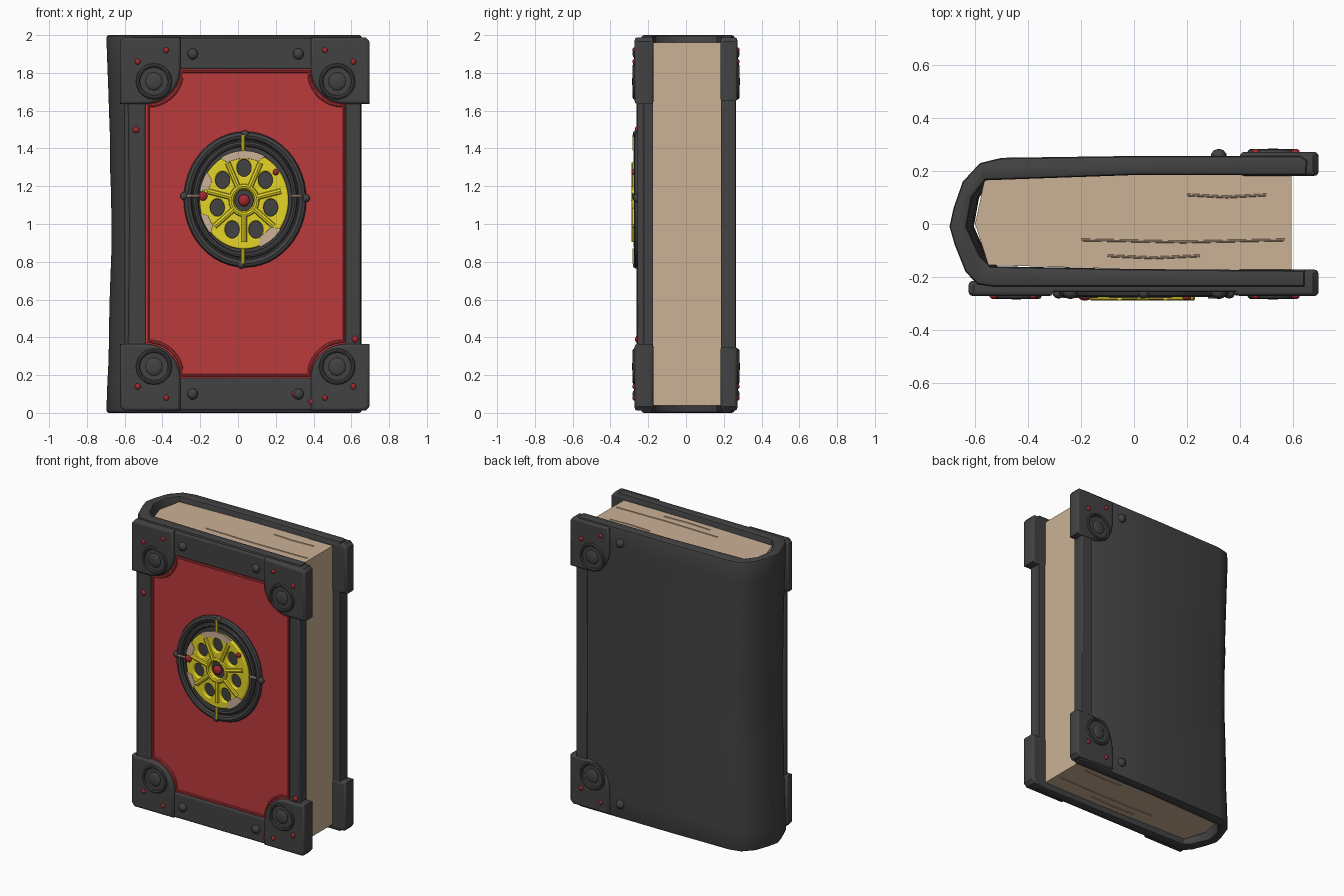
import bpy, bmesh, math, random
from math import sin, cos, pi, radians

if "Cube" in bpy.data.objects:
    bpy.data.objects.remove(bpy.data.objects["Cube"])

random.seed(4)


def mat(name, c):
    m = bpy.data.materials.new(name)
    m.diffuse_color = (*c, 1)
    m.use_nodes = True
    m.node_tree.nodes["Principled BSDF"].inputs["Base Color"].default_value = m.diffuse_color
    return m


DARK = mat("dark leather", (0.055, 0.055, 0.056))
RED = mat("red panel", (0.50, 0.042, 0.045))
GEM = mat("deep red", (0.36, 0.02, 0.03))
GOLD = mat("yellow metal", (0.78, 0.66, 0.02))
PAGE = mat("page beige", (0.60, 0.44, 0.30))


def finish(ob, m, angle=35):
    ob.data.materials.clear()
    ob.data.materials.append(m)
    bpy.ops.object.select_all(action='DESELECT')
    ob.select_set(True)
    bpy.context.view_layer.objects.active = ob
    bpy.ops.object.shade_smooth_by_angle(angle=radians(angle))
    return ob


def curve_mesh(name, loops, m, dims, bevel, extrude=0, rot=(0, 0, 0), loc=(0, 0, 0), closed=True):
    cu = bpy.data.curves.new(name + "_curve", 'CURVE')
    cu.dimensions = dims
    cu.bevel_depth, cu.bevel_resolution, cu.extrude = bevel, 2, extrude
    if dims == '2D':
        cu.fill_mode = 'BOTH'
        cu.offset = -bevel
    else:
        cu.fill_mode = 'FULL'
        cu.use_fill_caps = True
    for pts in loops:
        s = cu.splines.new('POLY')
        s.points.add(len(pts) - 1)
        for p, q in zip(s.points, pts):
            p.co = (q[0], q[1], q[2] if len(q) > 2 else 0, 1)
        s.use_cyclic_u = closed
    tmp = bpy.data.objects.new(name + "_tmp", cu)
    bpy.context.collection.objects.link(tmp)
    bpy.context.view_layer.update()
    me = bpy.data.meshes.new_from_object(tmp.evaluated_get(bpy.context.evaluated_depsgraph_get()))
    bpy.data.objects.remove(tmp)
    ob = bpy.data.objects.new(name, me)
    bpy.context.collection.objects.link(ob)
    ob.rotation_euler, ob.location = rot, loc
    return finish(ob, m)


def plate(name, loops, y0, y1, m, bevel=0.006):
    """Filled x-z outline (with holes) between two y values."""
    h = abs(y1 - y0) / 2
    b = min(bevel, h * 0.9)
    return curve_mesh(name, loops, m, '2D', b, h - b, (pi / 2, 0, 0), (0, (y0 + y1) / 2, 0))


def tube(name, pts, y, r, m, closed=True):
    return curve_mesh(name, [[(x, y, z) for x, z in pts]], m, '3D', r, closed=closed)


def arc(cx, cz, rx, rz, a0=0, a1=360, n=48):
    full = abs(a1 - a0) == 360
    k = n if full else n - 1
    return [(cx + rx * cos(radians(a0 + (a1 - a0) * i / k)),
             cz + rz * sin(radians(a0 + (a1 - a0) * i / k))) for i in range(n)]


def loft(name, prof, levels, m, warp=None, bevel=0.0):
    """Stack an x-y profile along z and cap the ends."""
    bm = bmesh.new()
    rings = [[bm.verts.new(((warp(x, y, z) if warp else x), y, z)) for x, y in prof] for z in levels]
    n = len(prof)
    for a, b in zip(rings, rings[1:]):
        for i in range(n):
            bm.faces.new((a[i], a[(i + 1) % n], b[(i + 1) % n], b[i]))
    caps = [bm.faces.new(rings[0]), bm.faces.new(rings[-1])]
    bmesh.ops.recalc_face_normals(bm, faces=bm.faces)
    if bevel:
        bmesh.ops.bevel(bm, geom=[e for f in caps for e in f.edges], offset=bevel,
                        segments=2, profile=0.5, affect='EDGES')
    me = bpy.data.meshes.new(name)
    bm.to_mesh(me)
    bm.free()
    ob = bpy.data.objects.new(name, me)
    bpy.context.collection.objects.link(ob)
    return finish(ob, m, 40)


def stud(name, x, y, z, r, m, depth=None):
    bpy.ops.mesh.primitive_uv_sphere_add(segments=10, ring_count=6, radius=1, location=(x, y, z))
    ob = bpy.context.object
    ob.name = name
    ob.scale = (r, depth or r, r)
    return finish(ob, m, 60)


# wrapped cover: two boards and a rounded spine, pinched at mid height
cover = [(0.65, 0.185), (0.655, 0.24), (0.63, 0.257), (0, 0.257), (-0.5, 0.25), (-0.58, 0.23),
         (-0.645, 0.16), (-0.68, 0.06), (-0.695, -0.01), (-0.675, -0.08), (-0.635, -0.18),
         (-0.59, -0.228), (-0.53, -0.237), (0, -0.237), (0.645, -0.237), (0.645, -0.175),
         (0, -0.17), (-0.54, -0.16), (-0.58, -0.12), (-0.63, -0.01), (-0.61, 0.1),
         (-0.56, 0.165), (0, 0.185)]
levels = [2 * i / 14 for i in range(15)]
jit = {z: random.uniform(-0.004, 0.004) for z in levels}
loft("cover", cover, levels, DARK,
     lambda x, y, z: x + (0.022 * (1 - (z - 1) ** 2) + jit[z] if x < -0.5 else 0), 0.014)

# page block
pages = [(-0.60, 0), (-0.565, 0.165), (0, 0.186), (0.595, 0.186), (0.595, -0.176),
         (0, -0.171), (-0.55, -0.155)]
loft("page_block", pages, [0.04, 1.96], PAGE)
# lifted leaves at the top and bottom of the page block
for z in (0.04, 1.96):
    for i, (x0, x1, y) in enumerate([(-0.2, 0.57, -0.06), (0.2, 0.5, 0.11), (-0.1, 0.25, -0.12)]):
        curve_mesh(f"loose_leaf_{i}", [[(x0, y, z), ((x0 + x1) / 2, y - 0.008, z), (x1, y, z)]],
                   PAGE, '3D', 0.005, closed=False)

# red panel outline with concave corners
XL, XR, ZB, ZT, R = -0.49, 0.57, 0.185, 1.82, 0.18


def panel_outline(d=0.0):
    l, r, b, t, q = XL + d, XR - d, ZB + d, ZT - d, R
    return (arc(r, t, q, q, 270, 180, 10) + arc(l, t, q, q, 360, 270, 10)
            + arc(l, b, q, q, 90, 0, 10) + arc(r, b, q, q, 180, 90, 10))


plate("red_panel", [panel_outline(-0.01)], -0.228, -0.243, RED, 0.003)
tube("panel_bead", panel_outline(0.014), -0.243, 0.009, RED)
frame = [(-0.6, 0.015), (0.648, 0.015), (0.648, 1.985), (-0.6, 1.985)]
plate("front_frame", [frame, panel_outline()], -0.22, -0.257, DARK, 0.01)
# hinge ridge and back edge band
tube("hinge_ridge", [(-0.585, 0.03), (-0.575, 1), (-0.585, 1.97)], -0.243, 0.018, DARK, False)
plate("back_edge_band", [[(0.57, 0.015), (0.655, 0.015), (0.655, 1.985), (0.57, 1.985)]],
      0.23, 0.264, DARK, 0.008)


# corner guards with round bosses
def corner(tag, x_out, x_in, sx, top, y0, y1, r):
    zf = (lambda z: z) if top else (lambda z: 2 - z)
    a = arc(x_in, 1.82, r, r, 180, 270, 10)
    pts = [(x_out - sx * 0.02, 1.988), (x_in - sx * r, 1.988)]
    pts += [(x_in + sx * (x - x_in), z) for x, z in a]
    pts += [(x_out, 1.82 - r), (x_out, 1.965)]
    plate("corner_guard_" + tag, [[(x, zf(z)) for x, z in pts]], y0, y1, DARK, 0.016)
    s = -1 if y1 < 0 else 1
    bx, bz = x_in - sx * 0.045, zf(1.755)
    tube("corner_ring_" + tag, arc(bx, bz, 0.085, 0.085, n=20), y1, 0.011, DARK)
    stud("corner_boss_" + tag, bx, y1, bz, 0.048, DARK, 0.014)
    # small rivets
    stud("rivet_" + tag, x_in - sx * 0.25, s * 0.258, zf(1.9), 0.03, DARK, 0.026)
    stud("red_rivet_" + tag, x_in + sx * 0.04, y1, zf(1.86), 0.016, GEM, 0.012)
    stud("red_rivet_b_" + tag, x_in - sx * 0.11, y1, zf(1.92), 0.015, GEM, 0.012)


for top in (True, False):
    t = "top" if top else "bottom"
    corner("front_right_" + t, 0.697, XR, 1, top, -0.172, -0.272, 0.185)
    corner("front_left_" + t, -0.625, XL, -1, top, -0.215, -0.272, 0.185)
    corner("back_right_" + t, 0.697, XR, 1, top, 0.182, 0.272, 0.17)

# loose red chips along the lower frame
for i, (x, z) in enumerate([(-0.34, 0.07), (0.3, 0.1), (0.39, 0.06), (0.62, 0.39), (-0.54, 1.5)]):
    stud(f"red_chip_{i}", x, -0.257, z, 0.018, GEM, 0.014)

# medallion: dark oval base, two rims
CX, CZ = 0.037, 1.13
plate("medallion_base", [arc(CX, CZ, 0.315, 0.35)], -0.238, -0.253, DARK, 0.004)
tube("medallion_outer_rim", arc(CX, CZ, 0.303, 0.338), -0.254, 0.022, DARK)
tube("medallion_inner_rim", arc(CX, CZ, 0.262, 0.295), -0.256, 0.015, DARK)

# yellow wheel with seven holes
WX, WZ = 0.032, 1.125
holes = [arc(WX, WZ, 0.05, 0.055, n=20)]
for k in range(7):
    a = radians(90 - k * 360 / 7)
    holes.append(arc(WX + 0.145 * cos(a), WZ + 0.172 * sin(a), 0.038, 0.046, n=16))
plate("yellow_wheel", [arc(WX, WZ, 0.236, 0.258)] + holes, -0.25, -0.276, GOLD, 0.008)
for k in range(7):
    a = radians(90 - (k + 0.5) * 360 / 7)
    tube(f"wheel_spoke_{k}", [(WX + 0.07 * cos(a), WZ + 0.075 * sin(a)),
                              (WX + 0.2 * cos(a), WZ + 0.22 * sin(a))], -0.273, 0.016, GOLD, False)
tube("wheel_hub_ring", arc(WX, WZ, 0.068, 0.074, n=24), -0.275, 0.014, GOLD)
stud("centre_gem", WX, -0.27, WZ, 0.032, GEM, 0.02)

# beige inlay slivers on the wheel edge
for i, (a0, a1, w) in enumerate([(62, 122, 0.04), (145, 170, 0.045), (195, 222, 0.035), (290, 325, 0.05)]):
    pts = arc(WX, WZ, 0.24, 0.264, a0, a1, 12) + arc(WX, WZ, 0.238 - w, 0.262 - w, a1 - 6, a0 + 6, 12)
    plate(f"beige_inlay_{i}", [pts], -0.27, -0.279, PAGE, 0.002)

# compass marks, side gems and outer nubs
for n, x, z, m in [("top", CX - 0.01, 1.43, GOLD), ("bottom", CX - 0.01, 0.83, GOLD)]:
    tube("mark_" + n, [(x, z - 0.04), (x, z + 0.04)], -0.272, 0.011, m, False)
tube("mark_left", [(-0.27, 1.148), (-0.2, 1.148)], -0.272, 0.007, PAGE, False)
tube("mark_right", [(0.28, 1.148), (0.33, 1.148)], -0.272, 0.009, PAGE, False)
stud("left_gem", -0.185, -0.275, 1.148, 0.025, GEM, 0.015)
stud("upper_gem", 0.2, -0.277, 1.275, 0.017, GEM, 0.012)
for i, (x, z) in enumerate([(0.36, 1.137), (-0.285, 1.148), (CX - 0.02, 0.785), (CX, 1.475)]):
    stud(f"rim_nub_{i}", x, -0.262, z, 0.022, DARK, 0.02)
